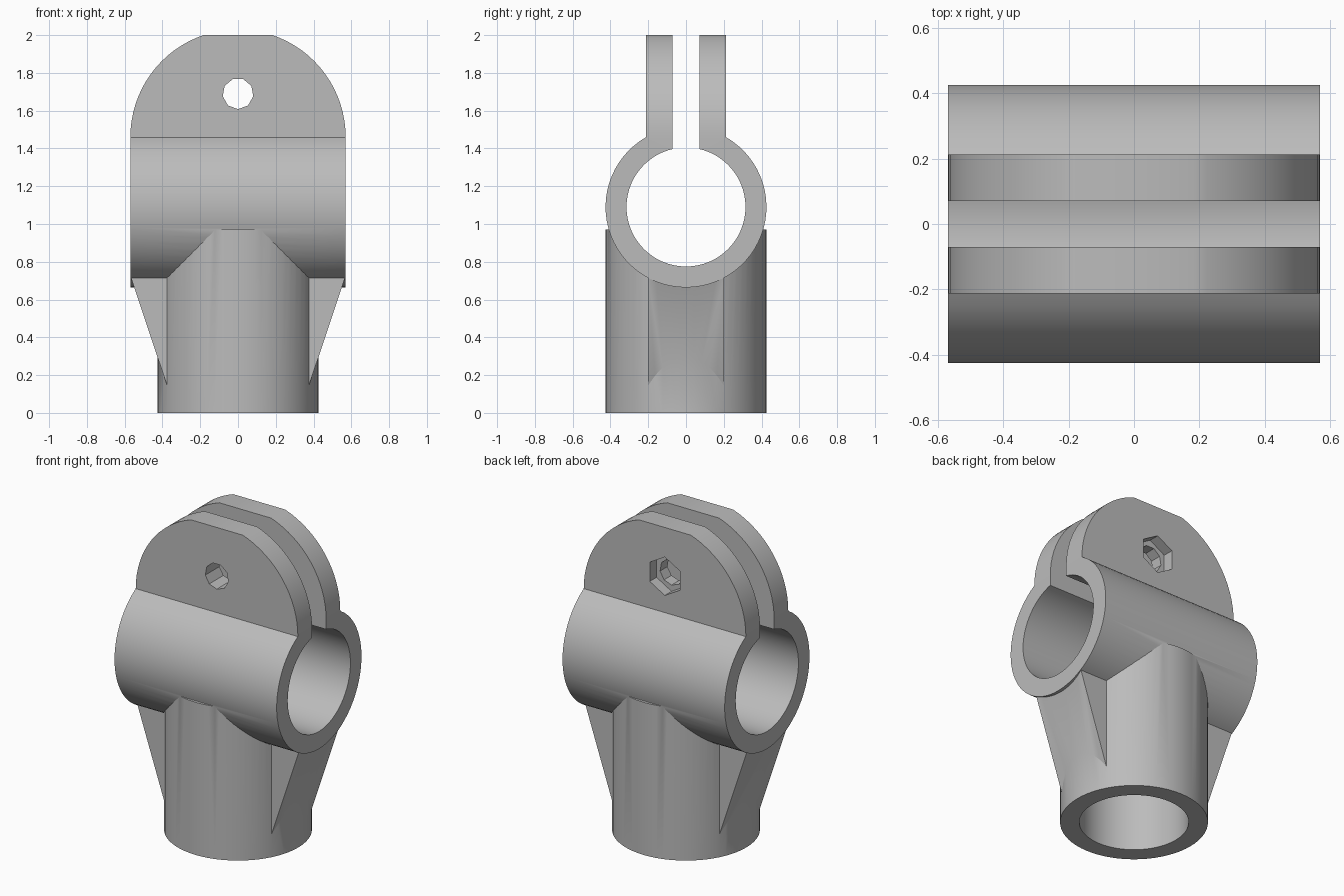
import bpy
import bmesh
from math import cos, sin, pi, radians, asin, acos

HALF_LEN = 0.57     # half length of the horizontal clamp
R_OUT, R_IN = 0.426, 0.315
AXIS_Z = 1.09       # height of the horizontal bore
EAR_Y, SLOT_Y = 0.213, 0.071
EAR_Z, TOP = 1.46, 2.0
BOLT_Z = 1.69

if "Cube" in bpy.data.objects:
    bpy.data.objects.remove(bpy.data.objects["Cube"])

grey = bpy.data.materials.new("plain grey")
grey.use_nodes = True
grey.diffuse_color = (0.5, 0.5, 0.5, 1)
grey.node_tree.nodes["Principled BSDF"].inputs["Base Color"].default_value = (0.5, 0.5, 0.5, 1)


def arc(cu, cv, r, start, end, n):
    """Points along an arc, both ends included."""
    return [(cu + r * cos(start + (end - start) * i / n),
             cv + r * sin(start + (end - start) * i / n)) for i in range(n + 1)]


def ring(cu, cv, r, n=64, turn=0.0):
    return arc(cu, cv, r, turn, turn + 2 * pi, n)[:-1]


def prism(name, outline, axis, lo, hi):
    """Extrude a flat outline along an axis from lo to hi."""
    place = {"X": lambda u, v, w: (w, u, v),
             "Y": lambda u, v, w: (u, w, v),
             "Z": lambda u, v, w: (u, v, w)}[axis]
    bm = bmesh.new()
    ends = [[bm.verts.new(place(u, v, w)) for u, v in outline] for w in (lo, hi)]
    bm.faces.new(ends[0])
    bm.faces.new(ends[1])
    n = len(outline)
    for i in range(n):
        j = (i + 1) % n
        bm.faces.new((ends[0][i], ends[0][j], ends[1][j], ends[1][i]))
    bmesh.ops.recalc_face_normals(bm, faces=bm.faces)
    mesh = bpy.data.meshes.new(name)
    bm.to_mesh(mesh)
    bm.free()
    mesh.materials.append(grey)
    ob = bpy.data.objects.new(name, mesh)
    bpy.context.collection.objects.link(ob)
    return ob


def combine(body, tool, operation):
    """Apply a boolean and discard the tool."""
    mod = body.modifiers.new(tool.name, "BOOLEAN")
    mod.operation, mod.solver, mod.object = operation, "EXACT", tool
    bpy.context.view_layer.objects.active = body
    bpy.ops.object.modifier_apply(modifier=mod.name)
    bpy.data.objects.remove(tool)


# Clamp: round barrel with an upright block for the two ears
a = acos(EAR_Y / R_OUT)
side = arc(0, AXIS_Z, R_OUT, pi - a, 2 * pi + a, 56)
body = prism("pipe_clamp", side + [(EAR_Y, TOP), (-EAR_Y, TOP)], "X", -0.7, 0.7)

# Rounded ear silhouette, cut flat on top
b = asin((TOP - EAR_Z) / HALF_LEN)
right = arc(0, EAR_Z, HALF_LEN, 0, b, 16)
left = [(-x, z) for x, z in reversed(right)]
front = right + left + [(-HALF_LEN, 0.5), (HALF_LEN, 0.5)]
combine(body, prism("ear_outline", front, "Y", -0.6, 0.6), "INTERSECT")

# Upright socket and the wedge gussets beside it
combine(body, prism("socket", ring(0, 0, R_OUT), "Z", 0, 0.97), "UNION")
wedge = [(0.374, 0.14), (0.565, 0.71), (0.565, 0.73)]
wedge += [(-x, z) for x, z in reversed(wedge)]
combine(body, prism("gussets", wedge, "Y", -0.2, 0.2), "UNION")

# Bores, clamping slot, bolt hole and nut recess
slot = [(-SLOT_Y, AXIS_Z), (SLOT_Y, AXIS_Z), (SLOT_Y, 2.2), (-SLOT_Y, 2.2)]
for cutter in (
    prism("pipe_bore", ring(0, AXIS_Z, R_IN), "X", -1, 1),
    prism("clamp_slot", slot, "X", -1, 1),
    prism("socket_bore", ring(0, 0, R_IN), "Z", -0.2, 0.66),
    prism("bolt_hole", ring(0, BOLT_Z, 0.082, 9, -pi / 2), "Y", -0.5, 0.5),
    prism("nut_recess", ring(0, BOLT_Z, 0.122, 6, pi / 2), "Y", 0.145, 0.5),
):
    combine(body, cutter, "DIFFERENCE")

# Smooth curved walls, crisp edges
bpy.ops.object.select_all(action="DESELECT")
body.select_set(True)
bpy.context.view_layer.objects.active = body
bpy.ops.object.shade_smooth_by_angle(angle=radians(25))
